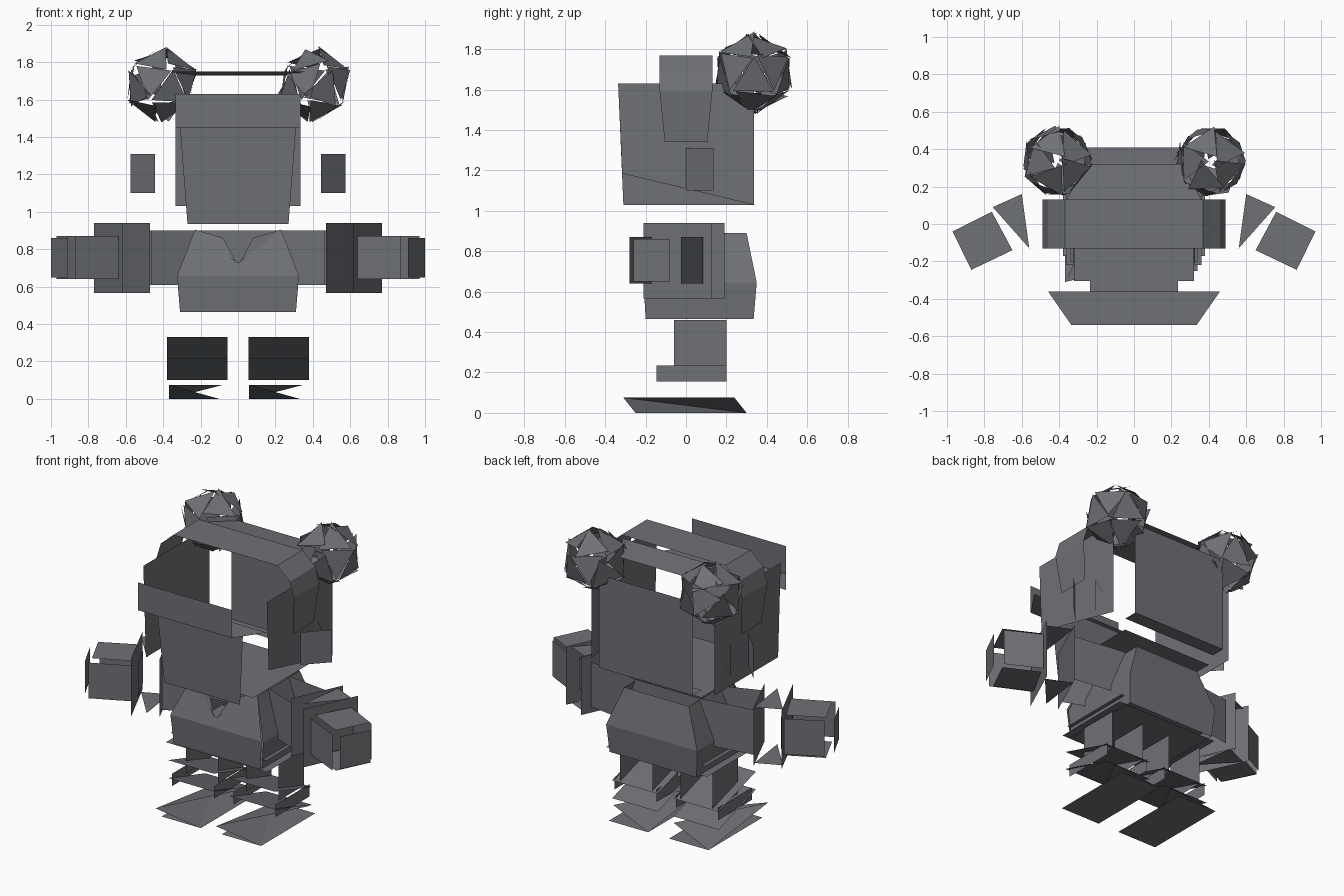
import bpy, bmesh, math, random
from mathutils import Vector, Matrix

cube = bpy.data.objects.get("Cube")
if cube:
    bpy.data.objects.remove(cube, do_unlink=True)

random.seed(4)
grey = bpy.data.materials.new("slate_grey")
grey.use_nodes = True
color = (0.16, 0.165, 0.18, 1)
grey.diffuse_color = color
grey.node_tree.nodes["Principled BSDF"].inputs["Base Color"].default_value = color


def finish(name, bm):
    mesh = bpy.data.meshes.new(name)
    bm.to_mesh(mesh)
    bm.free()
    mesh.materials.append(grey)
    obj = bpy.data.objects.new(name, mesh)
    bpy.context.collection.objects.link(obj)
    return obj


def sheets(name, polys, mirror=False):
    """Thin open panels, optionally repeated on the other side."""
    bm = bmesh.new()
    for poly in polys:
        bm.faces.new([bm.verts.new(p) for p in poly])
        if mirror:
            bm.faces.new([bm.verts.new((-x, y, z)) for x, y, z in reversed(poly)])
    return finish(name, bm)


def wall(a, b, z0, z1):
    """Upright panel over a ground segment."""
    return [(*a, z0), (*b, z0), (*b, z1), (*a, z1)]


def span(half0, y0, z0, half1, y1, z1):
    """Symmetric panel between two crosswise edges."""
    return [(-half0, y0, z0), (half0, y0, z0), (half1, y1, z1), (-half1, y1, z1)]


def flat(x0, x1, y0, y1, z):
    return [(x0, y0, z), (x1, y0, z), (x1, y1, z), (x0, y1, z)]


# Head shell
sheets("face_panel", [span(.27, -.365, .935, .31, -.39, 1.45)])
sheets("head_back", [span(.335, .41, 1.03, .335, .41, 1.63)[::-1]])
sheets("head_back_lip", [span(.335, .41, 1.03, .335, .32, 1.03)])
sheets("head_left_side", [[(.44, -.316, 1.185), (.44, .336, 1.03),
                           (.44, .336, 1.63), (.44, -.336, 1.63)]])
sheets("head_right_side", [[(-.44, -.336, 1.63), (-.44, .336, 1.63),
                            (-.44, .336, 1.03), (-.44, -.31, 1.03)]])
sheets("head_rear_top", [span(.36, .13, 1.75, .26, .32, 1.73)])
sheets("head_floor", [flat(-.32, .32, -.305, .3, .97),
                      flat(-.235, .235, -.36, -.305, .97)])

# Visor
sheets("visor", [span(.335, -.54, 1.45, .335, -.54, 1.63),
                 span(.335, -.54, 1.45, .46, -.36, 1.45)])

# Broad band over the head, narrowing at its ends
profile = [(.465, 1.34, .105), (.49, 1.59, .13), (.46, 1.69, .13), (.37, 1.77, .13)]
profile += [(-x, z, w) for x, z, w in reversed(profile)]
sheets("head_band", [[(x0, -w0, z0), (x0, w0, z0), (x1, w1, z1), (x1, -w1, z1)]
                     for (x0, z0, w0), (x1, z1, w1) in zip(profile, profile[1:])])

# Ears
sheets("ears", [wall((.445, 0), (.575, .135), 1.1, 1.31),
                [(.445, .18, 1.1), (.445, .245, 1.205), (.445, .18, 1.31)]], True)

# Round puffs made of loose shards
for side, label in ((1, "left"), (-1, "right")):
    ball = bmesh.new()
    bmesh.ops.create_icosphere(ball, subdivisions=1, radius=.2)
    bm = bmesh.new()
    middle = Vector((side * .41, .335, 1.68))
    for face in ball.faces:
        c = face.calc_center_median()
        turn = Matrix.Rotation(random.uniform(-.4, .4), 3, face.normal)
        tilt = Matrix.Rotation(random.uniform(-.15, .15), 3, face.verts[0].co)
        bm.faces.new([bm.verts.new(middle + c * 1.04 + tilt @ turn @ (v.co - c) * .96)
                      for v in face.verts])
    ball.free()
    finish(label + "_puff", bm)

# Torso with a notched collar
sheets("shirt_front", [[(.325, -.225, .66), (.23, -.13, .905), (.01, -.22, .73),
                        (-.01, -.22, .73), (-.23, -.13, .905), (-.325, -.225, .66)],
                       span(.31, -.21, .465, .325, -.225, .66)])
sheets("collar_flaps", [[(.23, -.13, .905), (.08, -.18, .86), (.01, -.23, .73)]], True)
sheets("shirt_back", [span(.31, .335, .465, .325, .35, .645)[::-1],
                      span(.325, .35, .645, .23, .3, .89)[::-1]])
sheets("shirt_sides", [[(.31, -.2, .465), (.31, .335, .465), (.325, .35, .645),
                        (.325, -.21, .645)],
                       [(.325, -.21, .645), (.325, .35, .645), (.23, .3, .89),
                        (.23, -.13, .89)]], True)
sheets("waist_plates", [flat(-.36, .36, -.22, .3, .47), flat(-.34, .34, -.2, .29, .53)])

# Arms, cuffs and box hands of separate panels
sheets("arm_panels", [wall((.58, .14), (.23, .19), .61, .9),
                      wall((.23, -.02), (.465, -.11), .61, .9)], True)
sheets("torso_inner", [wall((-.23, .19), (.23, .19), .61, .9)])
sheets("cuffs", [wall((.47, -.13), (.615, .19), .565, .94),
                 wall((.615, -.21), (.77, .125), .565, .94)], True)
tri = [(.755, .09), (.6, .16), (.56, -.13)]
sheets("cuff_wedges", [[(x, y, z) for x, y in tri] for z in (.57, .93)], True)
square = [(.97, -.04), (.76, .065), (.65, -.14), (.87, -.245)]
sheets("hands", [[(x, y, z) for x, y in square] for z in (.625, .885)] + [
    wall((.64, -.17), (.87, -.28), .64, .87),
    wall((.91, -.26), (1.0, -.08), .65, .86),
    wall((.97, -.025), (.76, .085), .64, .87),
    wall((.72, .06), (.63, -.12), .65, .86)], True)

# Legs and shoes
sheets("leg_sides", [wall((x, -.06), (x, .2), .215, .46) for x in (.1, .33)], True)
sheets("shoe_sides", [wall((x, -.145), (x, .2), .155, .235) for x in (.07, .37)], True)
sheets("shoe_slopes", [[(.055, -.17, top), (.055, .21, top - .115),
                        (.38, .21, top - .115), (.38, -.17, top)]
                       for top in (.215, .33)], True)

# Folded soles, the same way round on both feet
for start, label in ((.06, "left"), (-.37, "right")):
    a, b = (start, -.31, .075), (start + .29, .24, .075)
    c, d = (start, .3, 0), (start + .27, -.25, 0)
    sheets(label + "_sole", [[a, c, b], [a, d, c],
                             flat(start, start + .28, -.25, .3, 0)])
